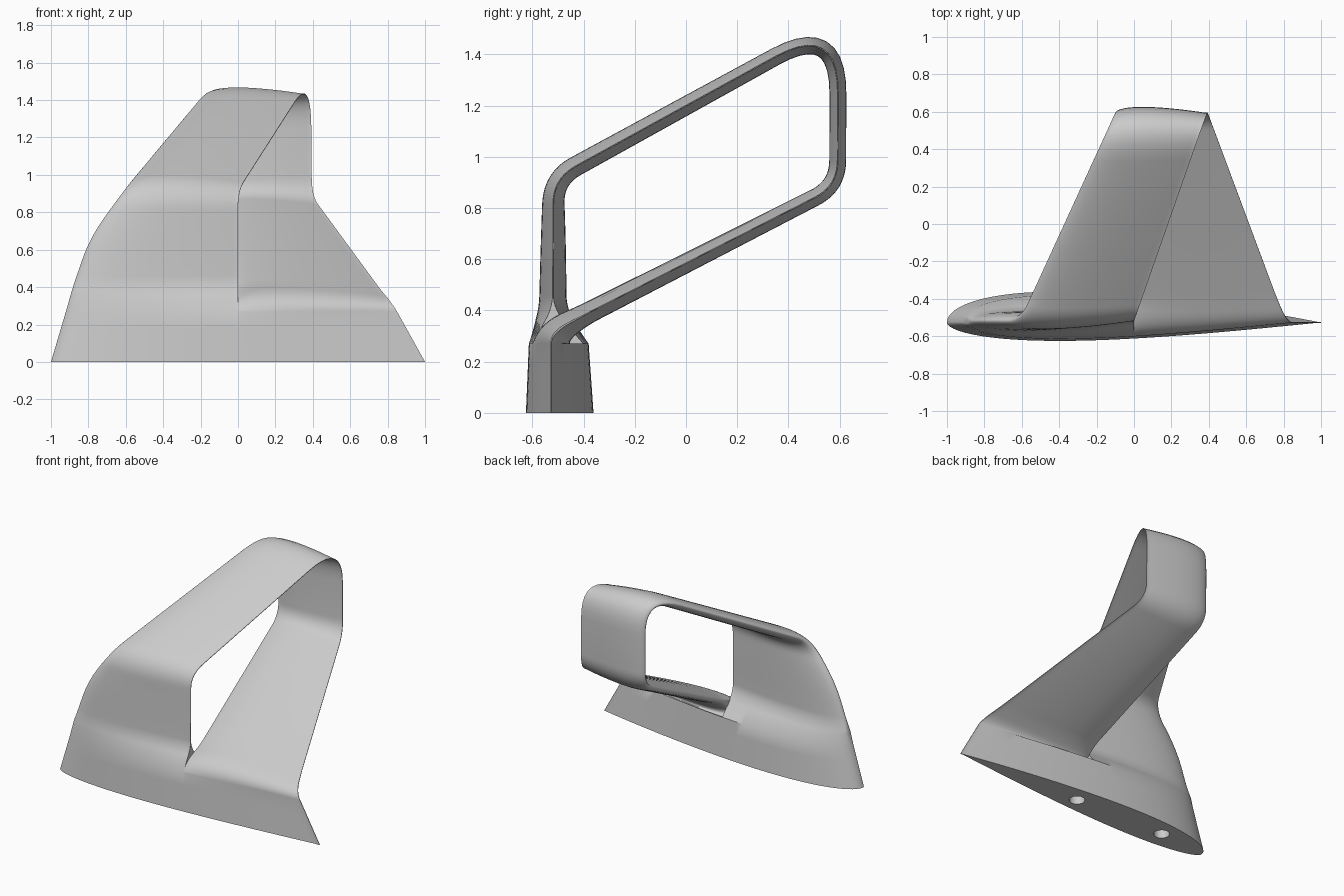
import bpy, bmesh, math
from mathutils import Vector

cube = bpy.data.objects.get("Cube")
if cube:
    bpy.data.objects.remove(cube)

N = 26                      # samples along each half chord
BASE_Y, TOP = -0.527, 0.27  # chord line and height of the base
LEAD, TRAIL = -0.92, 0.85   # chord ends at the top of the base
STEPS = [(1 - math.cos(math.pi * i / (N - 1))) / 2 for i in range(N)]


def foil(t):
    """Half thickness of a rounded-nose, sharp-tail foil (peak 1)."""
    t = min(max(t, 0), 1)
    h = 10 * (0.2969 * math.sqrt(t) - 0.126 * t - 0.3516 * t**2
              + 0.2843 * t**3 - 0.1036 * t**4)
    return max(h, 0)


def base_front(t, k):
    return max(0.098 * k * foil(t) ** 1.1, 0.002)


def base_back(t, k):
    return max(0.166 * k * foil(t), 0.002)


def flat(v):
    return Vector(v[:2])


def add_ring(bm, points):
    return [bm.verts.new(p) for p in points]


def bridge(bm, a, b):
    n = len(a)
    for i in range(n):
        j = (i + 1) % n
        bm.faces.new((a[i], a[j], b[j], b[i]))


def rounded_path(corners):
    """Corner = (y, z, lead x, trail x, half thickness, base blend, rounding)."""
    pts = [Vector(c[:6]) for c in corners]
    path = [pts[0]]
    for i in range(1, len(pts) - 1):
        p, c, q = pts[i - 1], pts[i], pts[i + 1]
        d = corners[i][6]
        a = c.lerp(p, min(0.95, d / flat(p - c).length))
        b = c.lerp(q, min(0.95, d / flat(q - c).length))
        for s in range(11):
            u = s / 10
            path.append(a.lerp(c, u).lerp(c.lerp(b, u), u))
    path.append(pts[-1])
    return path


bm = bmesh.new()

# Base: tapered foil plinth
rings = []
for i in range(4):
    f = i / 3
    lead, trail = -1 + f * (LEAD + 1), 1 + f * (TRAIL - 1)
    k = (trail - lead) / 2
    split = -LEAD / (TRAIL - LEAD)
    ts = [split * s for s in STEPS] + [split + (1 - split) * s for s in STEPS]
    front = [(lead + (trail - lead) * t, BASE_Y - base_front(t, k), f * TOP) for t in ts]
    back = [(lead + (trail - lead) * t, BASE_Y + base_back(t, k), f * TOP) for t in ts]
    rings.append(add_ring(bm, front + back[::-1]))
for a, b in zip(rings, rings[1:]):
    bridge(bm, a, b)

# Loop wing: rises from the nose half, returns to the tail half
corners = [
    (BASE_Y, TOP, LEAD, 0, 0.06, 1, 0),
    (-0.52, 0.41, -0.88, 0, 0.054, 0, 0.05),
    (-0.518, 0.67, -0.79, 0, 0.049, 0, 0.12),
    (-0.518, 0.915, -0.61, 0, 0.04, 0, 0.1),
    (0.594, 1.525, -0.1, 0.39, 0.033, 0, 0.28),
    (0.592, 0.886, -0.1, 0.395, 0.033, 0, 0.1),
    (-0.4, 0.381, -0.01, 0.765, 0.042, 0, 0.05),
    (BASE_Y, 0.316, 0, 0.82, 0.045, 0.4, 0.08),
    (BASE_Y, TOP, 0, TRAIL, 0.05, 1, 0),
]
path = rounded_path(corners)
k_top = (TRAIL - LEAD) / 2
rings = []
for i, p in enumerate(path):
    y, z, lead, trail, half, blend = p
    if i == 0:
        direction = Vector((0, 1))
    elif i == len(path) - 1:
        direction = Vector((0, -1))
    else:
        before = flat(p - path[i - 1]).normalized()
        after = flat(path[i + 1] - p).normalized()
        direction = (before + after).normalized()
    ny, nz = -direction.y, direction.x
    rising = i < len(path) / 2
    outer, inner = [], []
    for s in STEPS:
        x = lead + (trail - lead) * s
        t = (x - LEAD) / (TRAIL - LEAD)
        thin = max(half * foil(s), 0.002)
        out_b, in_b = base_front(t, k_top), base_back(t, k_top)
        if not rising:
            out_b, in_b = in_b, out_b
        o = thin + (out_b - thin) * blend
        n = thin + (in_b - thin) * blend
        outer.append((x, y + ny * o, z + nz * o))
        inner.append((x, y - ny * n, z - nz * n))
    rings.append(add_ring(bm, outer + inner[::-1]))
for a, b in zip(rings, rings[1:]):
    bridge(bm, a, b)

bmesh.ops.remove_doubles(bm, verts=bm.verts[:], dist=0.0002)

# Underside with two round mounting sockets
rim = [e for e in bm.edges if e.is_boundary and all(abs(v.co.z) < 0.001 for v in e.verts)]
for hx, hy in ((0.05, -0.505), (-0.64, -0.49)):
    low, high = [add_ring(bm, [(hx + 0.05 * math.cos(a), hy + 0.05 * math.sin(a), z)
                               for a in [math.tau * i / 32 for i in range(32)]])
                 for z in (0, 0.18)]
    bridge(bm, low, high)
    bm.faces.new(high)
    rim += [bm.edges.get((low[i], low[i - 1])) for i in range(32)]
bmesh.ops.triangle_fill(bm, use_beauty=True, edges=rim, normal=(0, 0, -1))
bmesh.ops.recalc_face_normals(bm, faces=bm.faces[:])

mesh = bpy.data.meshes.new("loop_fin")
bm.to_mesh(mesh)
bm.free()
mesh.polygons.foreach_set("use_smooth", [True] * len(mesh.polygons))
mesh.set_sharp_from_angle(angle=math.radians(35))
fin = bpy.data.objects.new("loop_fin", mesh)
bpy.context.collection.objects.link(fin)

# Plain grey finish
grey = bpy.data.materials.new("light_grey")
grey.use_nodes = True
colour = (0.6, 0.6, 0.6, 1)
grey.diffuse_color = colour
grey.node_tree.nodes["Principled BSDF"].inputs["Base Color"].default_value = colour
mesh.materials.append(grey)
